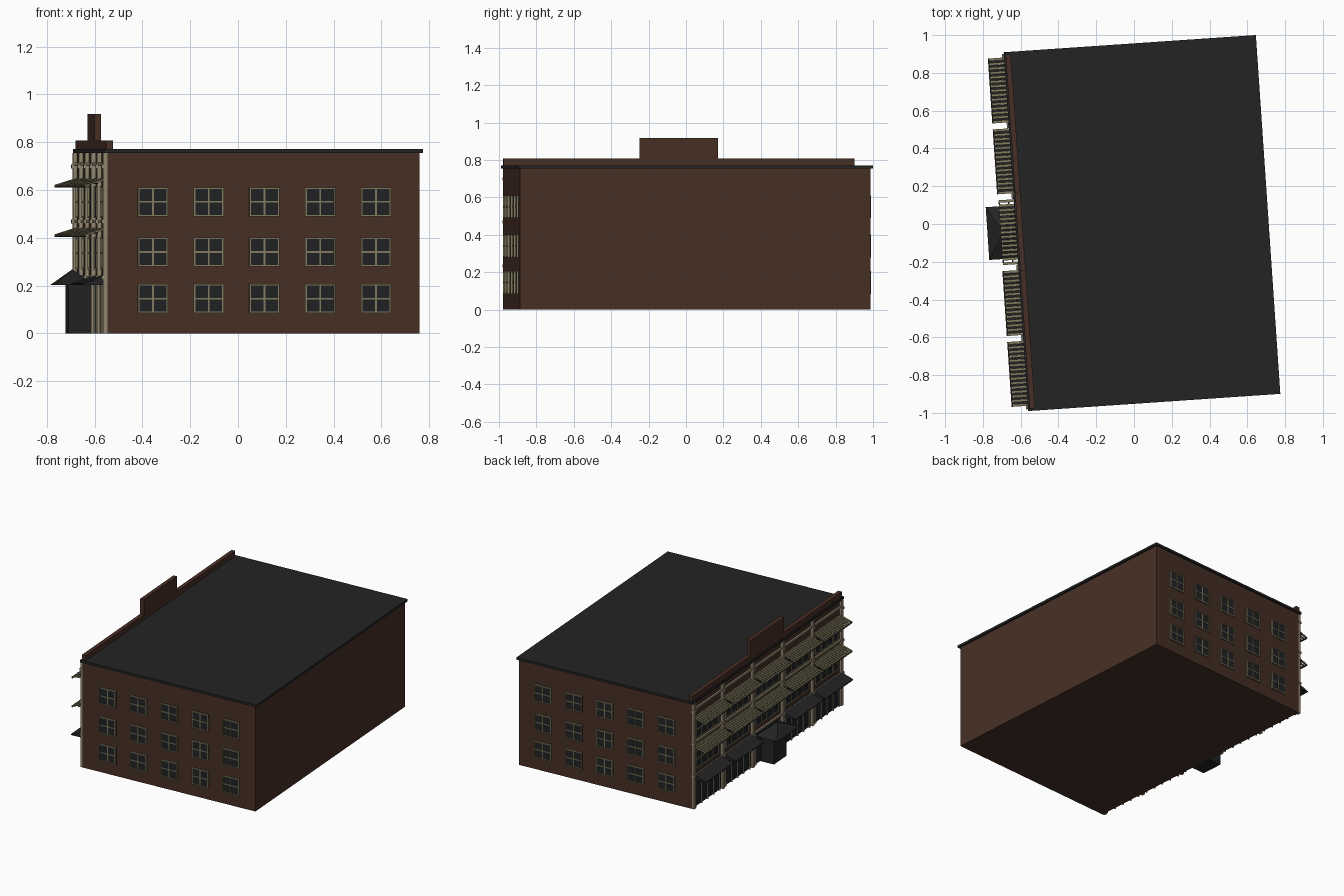
import bpy, bmesh
from math import radians
from mathutils import Matrix, Vector

if "Cube" in bpy.data.objects:
    bpy.data.objects.remove(bpy.data.objects["Cube"])

def material(name, r, g, b):
    m = bpy.data.materials.new(name)
    m.use_nodes = True
    m.diffuse_color = (r, g, b, 1)
    m.node_tree.nodes["Principled BSDF"].inputs["Base Color"].default_value = (r, g, b, 1)
    return m

BRICK = material("brown brick", .062, .028, .018)
ROOF = material("roof charcoal", .017, .017, .017)
GLASS = material("dark glass", .014, .016, .018)
TRIM = material("olive beige trim", .23, .20, .115)
STONE = material("beige stone", .29, .24, .16)

# The whole building is turned slightly on its plot
PLOT = Matrix.Translation((.0425, .005, 0)) @ Matrix.Rotation(radians(3.9), 4, 'Z')
HU, HV = .655, .94          # half width and half length of the walls
BAY = .376                  # bay spacing on the street side

class Part:
    """One object gathered from boxes and prisms."""
    def __init__(self, name, mat):
        self.name, self.mat, self.bm = name, mat, bmesh.new()

    def box(self, u0, u1, v0, v1, z0, z1):
        size = Matrix.Diagonal((u1 - u0, v1 - v0, z1 - z0, 1))
        mid = Matrix.Translation(((u0 + u1) / 2, (v0 + v1) / 2, (z0 + z1) / 2))
        bmesh.ops.create_cube(self.bm, size=1, matrix=mid @ size)

    def prism(self, profile, v0, v1):
        """Extrude a (u, z) profile along the length."""
        face = self.bm.faces.new([self.bm.verts.new((u, v0, z)) for u, z in profile])
        out = bmesh.ops.extrude_face_region(self.bm, geom=[face])["geom"]
        verts = [g for g in out if isinstance(g, bmesh.types.BMVert)]
        bmesh.ops.translate(self.bm, verts=verts, vec=(0, v1 - v0, 0))

    def on_wall(self, side, a0, a1, d0, d1, z0, z1):
        """Box along a wall: a runs along it, d points out of it."""
        if side == "front":
            self.box(a0, a1, -HV - d1, -HV - d0, z0, z1)
        elif side == "back":
            self.box(a0, a1, HV + d0, HV + d1, z0, z1)
        else:
            self.box(-HU - d1, -HU - d0, a0, a1, z0, z1)

    def finish(self):
        bmesh.ops.recalc_face_normals(self.bm, faces=self.bm.faces)
        self.bm.transform(PLOT)
        mesh = bpy.data.meshes.new(self.name)
        self.bm.to_mesh(mesh)
        self.bm.free()
        mesh.materials.append(self.mat)
        bpy.context.collection.objects.link(bpy.data.objects.new(self.name, mesh))

# Main walls and roof slab
walls = Part("walls", BRICK)
walls.box(-HU, HU, -HV, HV, 0, .756)
walls.finish()
roof = Part("roof_slab", ROOF)
roof.box(-HU - .014, HU + .014, -HV - .012, HV + .012, .755, .771)
roof.finish()

# Parapet with a raised centre panel
parapet = Part("parapet", BRICK)
parapet.box(-.66, -.632, -HV, HV, .771, .808)
parapet.box(-.66, -.632, -.21, .21, .808, .917)
parapet.finish()

# Windows: glass plate, border and glazing bars
def window(glass, frame, side, a, z, w, h, bars):
    t = .007
    glass.on_wall(side, a - w/2, a + w/2, 0, .003, z - h/2, z + h/2)
    for s in (-1, 1):
        x, y = a + s * (w - t) / 2, z + s * (h - t) / 2
        frame.on_wall(side, x - t/2, x + t/2, 0, .009, z - h/2, z + h/2)
        frame.on_wall(side, a - w/2, a + w/2, 0, .009, y - t/2, y + t/2)
    for i in range(1, bars + 1):
        x = a - w/2 + w * i / (bars + 1)
        frame.on_wall(side, x - t/2, x + t/2, 0, .007, z - h/2, z + h/2)
    frame.on_wall(side, a - w/2, a + w/2, 0, .007, z - t/2, z + t/2)

for side in ("front", "back"):
    glass = Part(side + "_window_glass", GLASS)
    frame = Part(side + "_window_frames", TRIM)
    for i in range(-2, 3):
        for z in (.145, .34, .55):
            window(glass, frame, side, .004 + i * .234, z, .127, .122, 1)
    glass.finish()
    frame.finish()

# Street side: windows, shopfronts, awnings and canopies in five bays
glass = Part("street_window_glass", GLASS)
frame = Part("street_window_frames", TRIM)
shop = Part("shopfront_panels", GLASS)
mullions = Part("shopfront_mullions", STONE)
slats = Part("awning_slats", TRIM)
rails = Part("awning_rails", ROOF)
canopies = Part("shop_canopies", ROOF)
for i in range(-2, 3):
    c = i * BAY
    for z in (.335, .55):
        window(glass, frame, "street", c, z, .29, .135, 3)
    shop.on_wall("street", c - .17, c + .17, 0, .005, .01, .215)
    for k in range(-2, 3):
        mullions.on_wall("street", c + k * .075 - .004, c + k * .075 + .004, 0, .012, 0, .21)
    for z in (.408, .615):
        for k in range(15):
            v = c - .172 + k * .0236
            slats.prism([(-.75, z), (-.75, z + .006), (-HU, z + .036), (-HU, z + .028)],
                        v, v + .0135)
        for u, lift in ((-.75, -.004), (-.70, .01), (-.665, .021)):
            rails.box(u, u + .008, c - .172, c + .172, z + lift, z + lift + .006)
    if i:
        canopies.prism([(-.755, .203), (-.755, .209), (-HU, .243), (-HU, .203)],
                       c - .172, c + .172)
for part in (glass, frame, shop, mullions, slats, rails, canopies):
    part.finish()

# Pilasters with capitals, and floor bands
pilasters = Part("pilasters", STONE)
for i in range(6):
    v = max(-HV + .013, min(HV - .013, (i - 2.5) * BAY))
    pilasters.on_wall("street", v - .012, v + .012, 0, .018, 0, .755)
    for z in (.225, .46, .69):
        pilasters.on_wall("street", v - .015, v + .015, 0, .024, z, z + .016)
pilasters.finish()
bands = Part("floor_bands", STONE)
for z in (.226, .461, .70):
    bands.on_wall("street", -HV, HV, 0, .012, z, z + .014)
bands.finish()

# Entrance porch with a pyramid roof
porch = Part("porch_body", ROOF)
porch.box(-.76, -HU, -.08, .08, 0, .205)
porch.finish()
porch_roof = Part("porch_roof", ROOF)
base = [porch_roof.bm.verts.new(p) for p in
        ((-.82, -.14, .203), (-HU, -.14, .203), (-HU, .14, .203), (-.82, .14, .203))]
apex = porch_roof.bm.verts.new(Vector((-.7375, 0, .268)))
porch_roof.bm.faces.new(base)
for i in range(4):
    porch_roof.bm.faces.new((base[i], base[(i + 1) % 4], apex))
porch_roof.finish()
